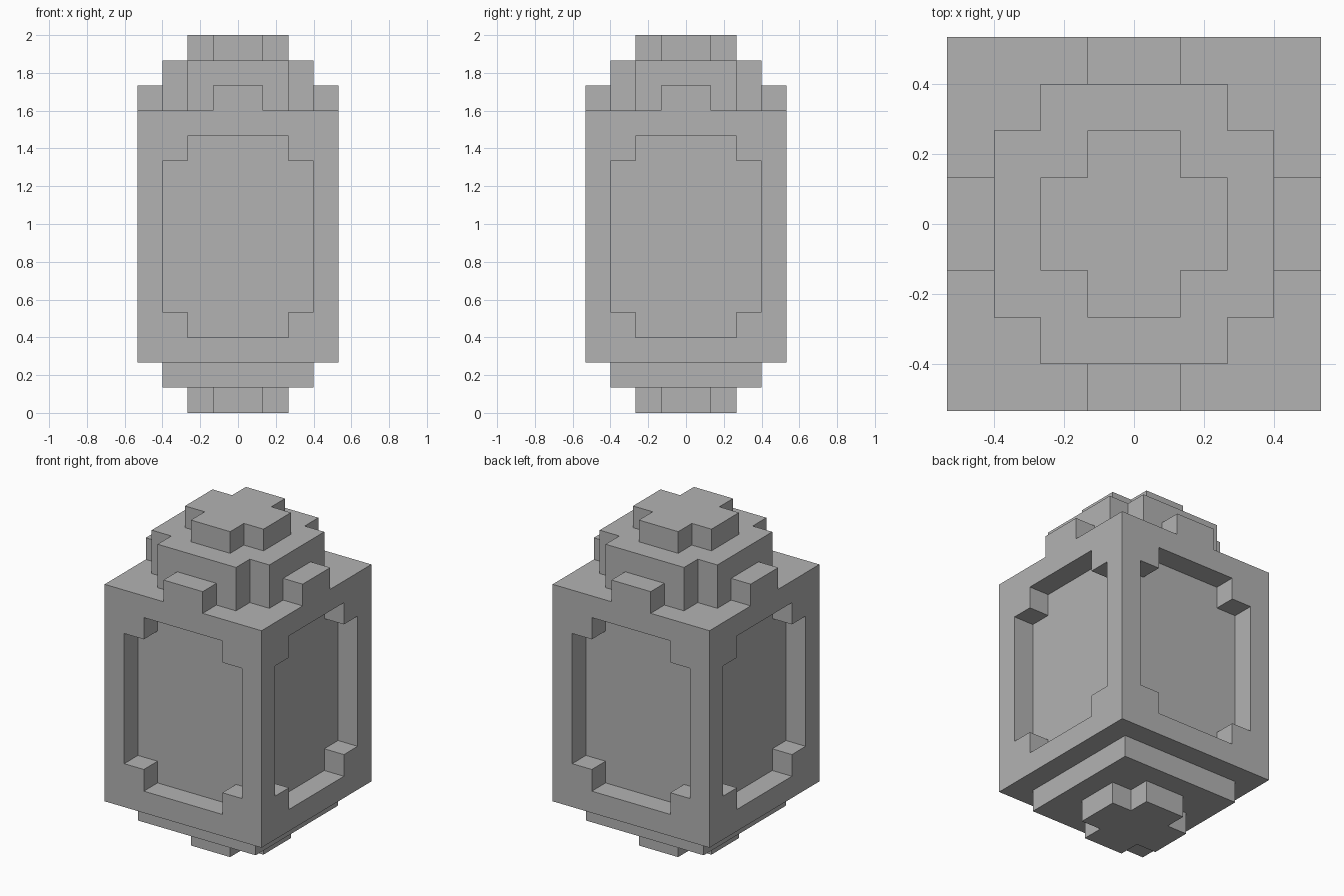
import bpy
import bmesh
from math import pi
from mathutils import Matrix, Vector

cube = bpy.data.objects.get("Cube")
if cube:
    bpy.data.objects.remove(cube, do_unlink=True)

U = 2 / 15  # block size: the lantern is 15 blocks tall

stone = bpy.data.materials.new("plain_grey")
stone.use_nodes = True
GREY = (0.45, 0.45, 0.45, 1)
stone.diffuse_color = GREY
stone.node_tree.nodes["Principled BSDF"].inputs["Base Color"].default_value = GREY


def finish(bm, name):
    bmesh.ops.recalc_face_normals(bm, faces=bm.faces)
    mesh = bpy.data.meshes.new(name)
    bm.to_mesh(mesh)
    bm.free()
    mesh.materials.append(stone)
    obj = bpy.data.objects.new(name, mesh)
    bpy.context.collection.objects.link(obj)
    return obj


def square(r):
    return [(-r, -r), (r, -r), (r, r), (-r, r)]


def notched(r, n):
    """Square of half width r whose corners are stepped in to n."""
    quarter = [(r, -n), (r, n), (n, n)]
    points = []
    for _ in range(4):
        points += quarter
        quarter = [(-y, x) for x, y in quarter]
    return points


def prism(name, plan, bottom, top):
    """Extrude a plan outline, given in blocks, from bottom to top."""
    bm = bmesh.new()
    low, high = ([bm.verts.new((x * U, y * U, z * U)) for x, y in plan]
                 for z in (bottom, top))
    bm.faces.new(low[::-1])
    bm.faces.new(high)
    for i in range(len(plan)):
        j = (i + 1) % len(plan)
        bm.faces.new((low[i], low[j], high[j], high[i]))
    return finish(bm, name)


def add_wall(bm, turn):
    """One body side: a flat grid with its stepped window pushed in a block."""
    xs, zs = (-4, -3, -2, 2, 3, 4), (2, 3, 4, 10, 11, 12)
    grid = [[bm.verts.new((x * U, -4 * U, z * U)) for x in xs] for z in zs]
    window = []
    for r in range(5):
        for c in range(5):
            face = bm.faces.new((grid[r][c], grid[r][c + 1],
                                 grid[r + 1][c + 1], grid[r + 1][c]))
            inside = 0 < r < 4 and 0 < c < 4
            if inside and (r == 2 or c == 2):
                window.append(face)
    made = bmesh.ops.extrude_face_region(bm, geom=window)["geom"]
    pushed = [g for g in made if isinstance(g, bmesh.types.BMVert)]
    bmesh.ops.translate(bm, verts=pushed, vec=Vector((0, U, 0)))
    leftover = [f for f in window if f.is_valid]
    if leftover:
        bmesh.ops.delete(bm, geom=leftover, context="FACES")
    flat = [v for row in grid for v in row]
    bmesh.ops.transform(bm, matrix=Matrix.Rotation(turn, 4, "Z"), verts=flat + pushed)


# Body: four windowed walls welded at the corners, then capped
bm = bmesh.new()
for k in range(4):
    add_wall(bm, k * pi / 2)
corners = [v for v in bm.verts
           if min(abs(v.co.x), abs(v.co.y)) > 3.9 * U]
bmesh.ops.remove_doubles(bm, verts=corners, dist=0.001)
bmesh.ops.holes_fill(bm, edges=[e for e in bm.edges if e.is_boundary], sides=0)
finish(bm, "body")

# Base tiers
prism("foot", notched(2, 1), 0, 1)
prism("base_plate", square(3), 1, 2)

# Top tiers
prism("neck", notched(3, 2), 12, 14)
prism("cap", notched(2, 1), 14, 15)

# Small blocks around the neck, one per side
for k, side in enumerate(("front", "left", "back", "right")):
    block = prism(side + "_shoulder_block",
                  [(-1, -4), (1, -4), (1, -3), (-1, -3)], 12, 13)
    block.data.transform(Matrix.Rotation(k * pi / 2, 4, "Z"))
